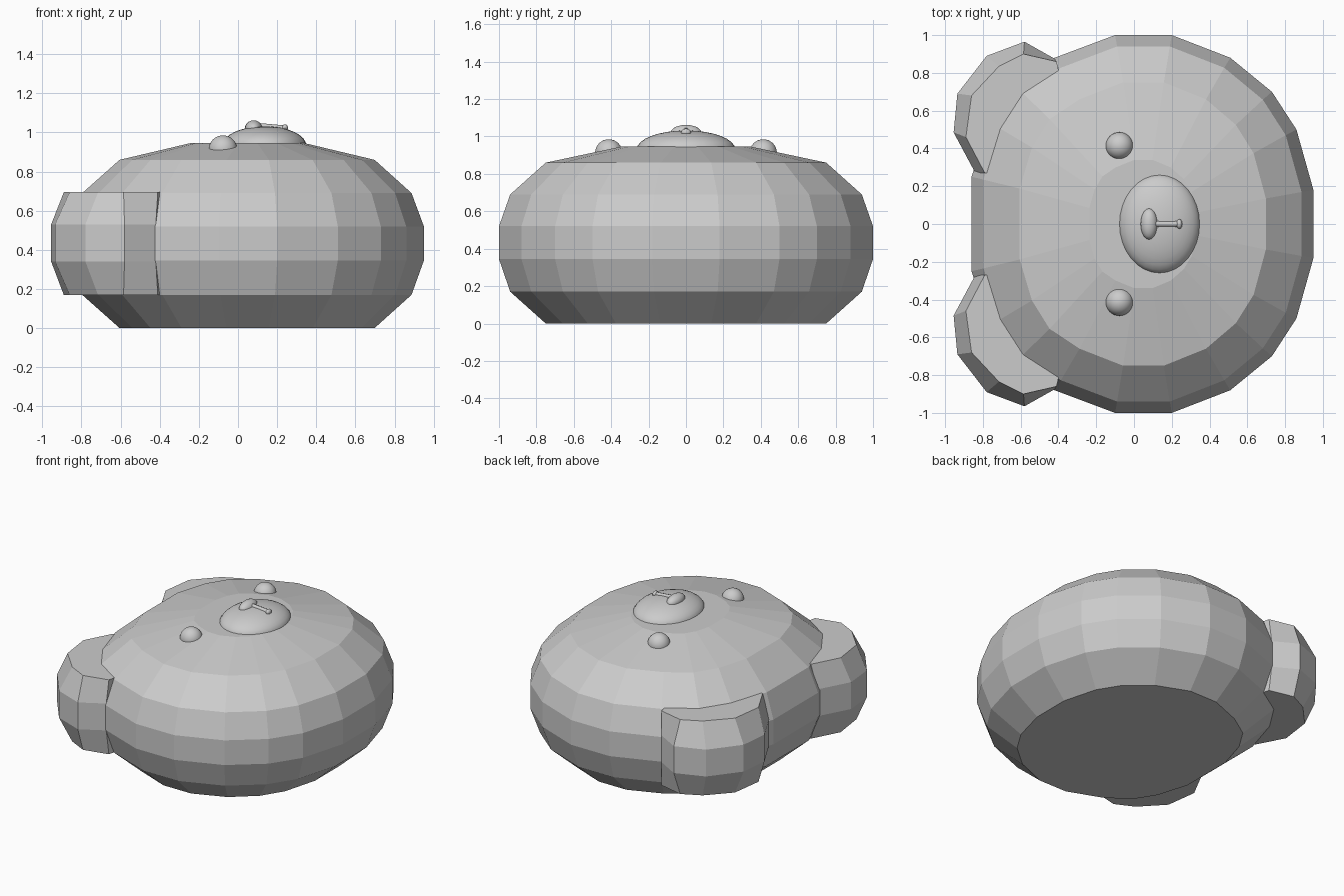
import bpy, bmesh, math

if "Cube" in bpy.data.objects:
    bpy.data.objects.remove(bpy.data.objects["Cube"])


def loft(name, rings):
    """Skin a stack of closed rings and cap both ends, flat shaded."""
    bm = bmesh.new()
    rows = [[bm.verts.new(p) for p in ring] for ring in rings]
    n = len(rows[0])
    for low, high in zip(rows, rows[1:]):
        for i in range(n):
            j = (i + 1) % n
            bm.faces.new((low[i], low[j], high[j], high[i]))
    bm.faces.new(rows[0][::-1])
    bm.faces.new(rows[-1])
    bmesh.ops.recalc_face_normals(bm, faces=bm.faces)
    mesh = bpy.data.meshes.new(name)
    bm.to_mesh(mesh)
    bm.free()
    ob = bpy.data.objects.new(name, mesh)
    bpy.context.collection.objects.link(ob)
    return ob


def ellipsoid(name, loc, size, segments=32, rings=16):
    bpy.ops.mesh.primitive_uv_sphere_add(segments=segments, ring_count=rings, location=loc)
    ob = bpy.context.object
    ob.name = name
    ob.scale = size
    bpy.ops.object.transform_apply(location=False, rotation=False, scale=True)
    bpy.ops.object.shade_smooth_by_angle(angle=math.radians(40))
    return ob


# Body: one 20-sided outline, scaled at each level about its centre
CX = 0.05
half = [(0.95, 0.18), (0.86, 0.5), (0.73, 0.70), (0.51, 0.88), (0.2, 1.0),
        (-0.1, 1.0), (-0.42, 0.88), (-0.64, 0.74), (-0.77, 0.54), (-0.86, 0.25)]
outline = half + [(x, -y) for x, y in reversed(half)]
levels = [(0, 0.72, 0.75), (0.17, 0.93, 0.94), (0.345, 1, 1), (0.52, 1, 1),
          (0.69, 0.93, 0.94), (0.86, 0.72, 0.75), (0.947, 0.315, 0.34)]
loft("body", [[(CX + (x - CX) * sx, y * sy, z) for x, y in outline]
              for z, sx, sy in levels])

# Ears: faceted lobes at the two back corners, closed off inside the body
outer = [(-0.42, 0.875), (-0.58, 0.965), (-0.78, 0.89), (-0.935, 0.69),
         (-0.955, 0.485), (-0.84, 0.27)]
inner = [(-0.41, 0.86), (-0.585, 0.90), (-0.715, 0.835), (-0.86, 0.68),
         (-0.89, 0.46), (-0.79, 0.27)]
root = [(-0.5, 0.3), (-0.35, 0.6)]
for side, label in ((1, "left"), (-1, "right")):
    loft(label + "_ear", [[(x, y * side, z) for x, y in pts + root]
                          for z, pts in ((0.168, inner), (0.34, outer),
                                         (0.53, outer), (0.695, inner))])
    # Eyes
    ellipsoid(label + "_eye", (-0.077, 0.413 * side, 0.912), (0.073,) * 3)

# Muzzle dome
ellipsoid("muzzle", (0.135, 0, 0.932), (0.215, 0.263, 0.1))

# Nose: small dome, wide across the face
ellipsoid("nose", (0.08, 0, 1.02), (0.045, 0.083, 0.042), 20, 10)

# Mouth: thin bar running down the muzzle from the nose
ellipsoid("mouth_tip", (0.24, 0, 1.022), (0.016, 0.026, 0.02), 12, 8)
curve = bpy.data.curves.new("mouth", 'CURVE')
curve.dimensions = '3D'
curve.bevel_depth = 0.015
curve.bevel_resolution = 2
curve.use_fill_caps = True
spline = curve.splines.new('POLY')
path = [(0.08, 1.035), (0.16, 1.028), (0.25, 1.02)]
spline.points.add(len(path) - 1)
for p, (x, z) in zip(spline.points, path):
    p.co = (x, 0, z, 1)
bpy.context.collection.objects.link(bpy.data.objects.new("mouth", curve))
